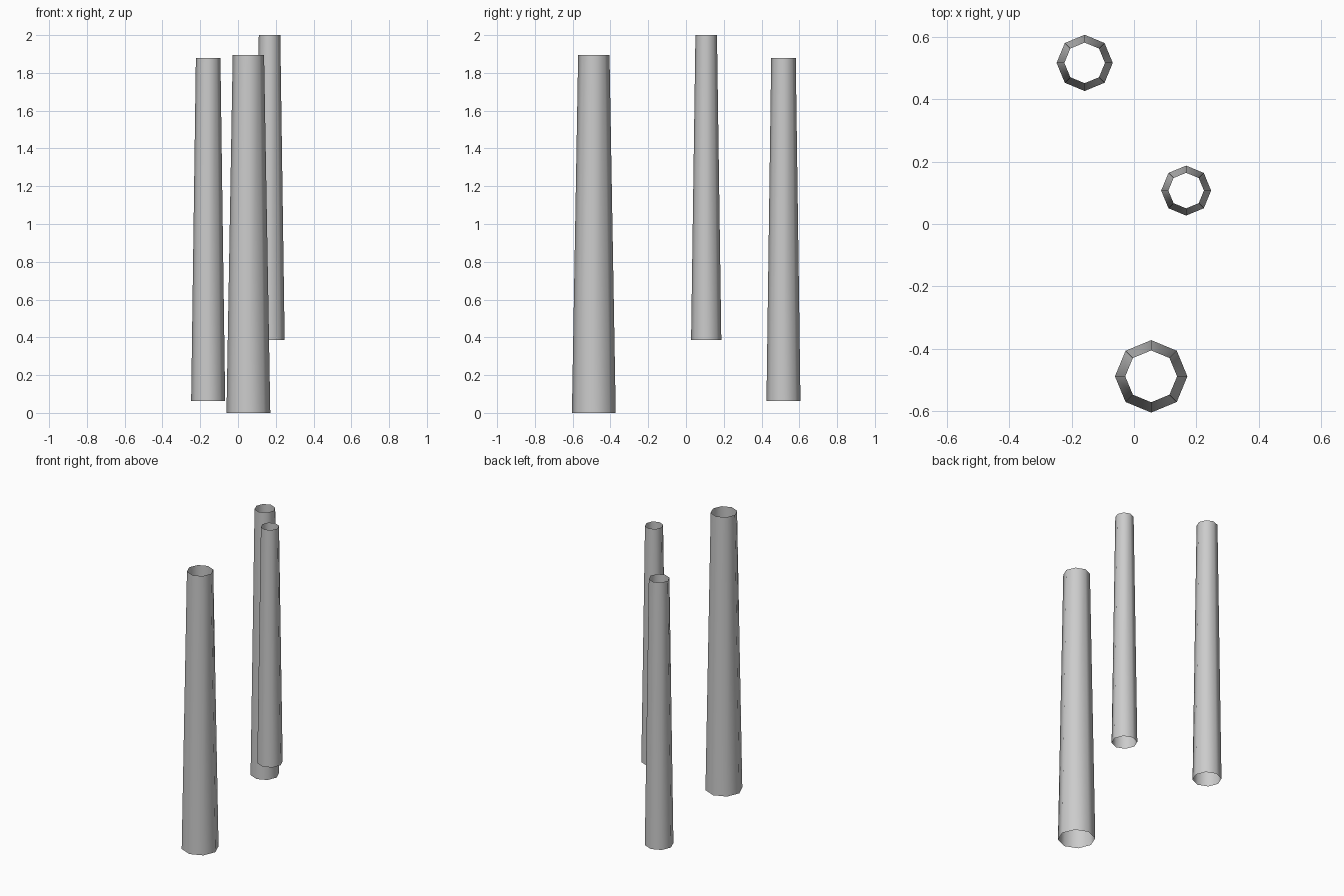
import bpy, bmesh
from math import cos, sin, pi

if "Cube" in bpy.data.objects:
    bpy.data.objects.remove(bpy.data.objects["Cube"])

mat = bpy.data.materials.new("trunk grey")
mat.diffuse_color = (0.6, 0.6, 0.6, 1)
mat.use_nodes = True
mat.node_tree.nodes["Principled BSDF"].inputs["Base Color"].default_value = mat.diffuse_color


def trunk(name, x, y, z0, z1, r0, r1, sides=8):
    """Open-ended tapered octagonal tube with corners on the axes."""
    bm = bmesh.new()
    rings = [[bm.verts.new((x + r * cos(2 * pi * i / sides),
                            y + r * sin(2 * pi * i / sides), z))
              for i in range(sides)] for z, r in ((z0, r0), (z1, r1))]
    for i in range(sides):
        j = (i + 1) % sides
        f = bm.faces.new((rings[0][i], rings[0][j], rings[1][j], rings[1][i]))
        f.smooth = True
    me = bpy.data.meshes.new(name)
    bm.to_mesh(me)
    bm.free()
    me.materials.append(mat)
    ob = bpy.data.objects.new(name, me)
    bpy.context.collection.objects.link(ob)


# Three separate trunks of different size and height
trunk("front_trunk", 0.055, -0.488, 0.0, 1.895, 0.116, 0.083)
trunk("middle_trunk", 0.167, 0.107, 0.387, 2.0, 0.080, 0.057)
trunk("back_trunk", -0.158, 0.516, 0.063, 1.88, 0.090, 0.065)
